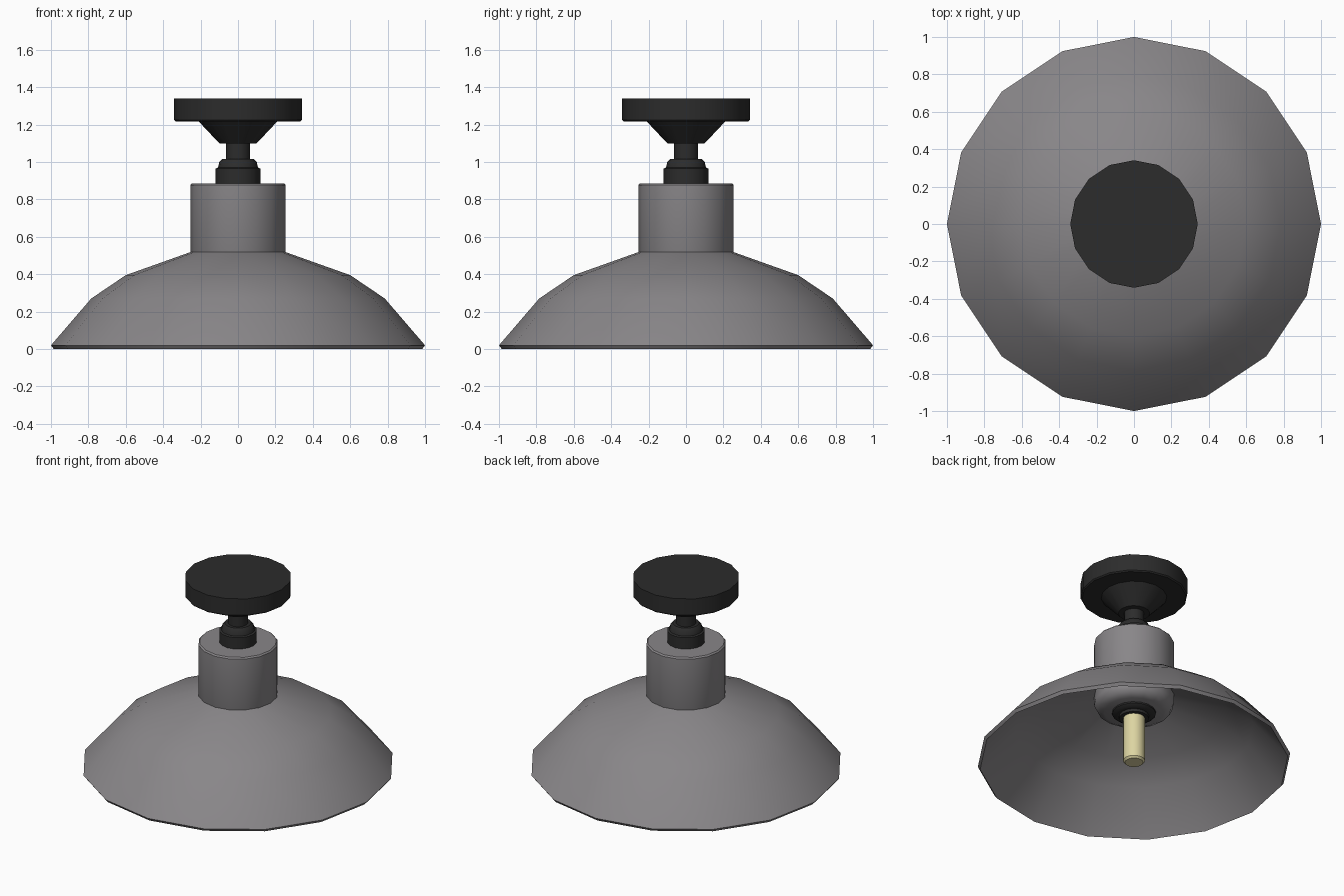
import bpy, bmesh, math

if "Cube" in bpy.data.objects:
    bpy.data.objects.remove(bpy.data.objects["Cube"])


def material(name, rgb):
    m = bpy.data.materials.new(name)
    m.diffuse_color = (*rgb, 1)
    m.use_nodes = True
    m.node_tree.nodes["Principled BSDF"].inputs["Base Color"].default_value = m.diffuse_color
    return m


GREY = material("warm_grey_metal", (0.25, 0.24, 0.25))
BLACK = material("black_metal", (0.025, 0.025, 0.025))
CREAM = material("cream_bulb", (0.72, 0.66, 0.36))


def lathe(name, profile, mat, sides=16, closed=False, angle=40):
    """Spin (radius, z) points round the z axis; radius 0 closes an end."""
    bm = bmesh.new()
    rings = []
    for r, z in profile:
        if r == 0:
            rings.append([bm.verts.new((0, 0, z))] * sides)
        else:
            rings.append([bm.verts.new((r * math.cos(2 * math.pi * i / sides),
                                        r * math.sin(2 * math.pi * i / sides), z))
                          for i in range(sides)])
    pairs = list(zip(rings, rings[1:]))
    if closed:
        pairs.append((rings[-1], rings[0]))
    for a, b in pairs:
        for i in range(sides):
            j = (i + 1) % sides
            bm.faces.new(list(dict.fromkeys((a[i], a[j], b[j], b[i]))))
    bmesh.ops.recalc_face_normals(bm, faces=bm.faces)
    me = bpy.data.meshes.new(name)
    bm.to_mesh(me)
    bm.free()
    me.materials.append(mat)
    ob = bpy.data.objects.new(name, me)
    bpy.context.collection.objects.link(ob)
    bpy.ops.object.select_all(action='DESELECT')
    ob.select_set(True)
    bpy.context.view_layer.objects.active = ob
    bpy.ops.object.shade_smooth_by_angle(angle=math.radians(angle))
    return ob


# Wide shade: outer skin, rim and inner skin in one closed loop
lathe("shade", [(0.24, 0.522), (0.255, 0.518), (0.60, 0.395), (0.785, 0.27),
                (1.0, 0.02), (0.985, 0.0), (0.765, 0.258), (0.59, 0.375),
                (0.24, 0.50)], GREY, closed=True)

# Collar cylinder, running through the shade to a chamfered lower lip
lathe("collar", [(0, 0.885), (0.246, 0.885), (0.255, 0.876), (0.255, 0.43),
                 (0.235, 0.39), (0.19, 0.37), (0, 0.37)], GREY)

# Bulb holder and bulb under the shade
lathe("bulb_holder", [(0, 0.40), (0.14, 0.40), (0.14, 0.36), (0.12, 0.345),
                      (0.095, 0.345), (0.095, 0.325), (0, 0.325)], BLACK)
lathe("bulb", [(0, 0.36), (0.07, 0.36), (0.07, 0.015), (0.058, 0.002),
               (0, 0.002)], CREAM)

# Domed cap above the collar
lathe("cap", [(0, 0.87), (0.12, 0.87), (0.12, 0.965), (0.107, 0.97),
              (0.1, 1.0), (0.085, 1.016), (0, 1.016)], BLACK)

# Stem and ceiling mount
lathe("stem", [(0, 1.0), (0.064, 1.0), (0.064, 1.11), (0, 1.11)], BLACK)
lathe("mount_cone", [(0, 1.1), (0.1, 1.1), (0.215, 1.222), (0, 1.222)], BLACK)
lathe("ceiling_plate", [(0, 1.217), (0.333, 1.217), (0.341, 1.225),
                        (0.341, 1.34), (0, 1.34)], BLACK)
